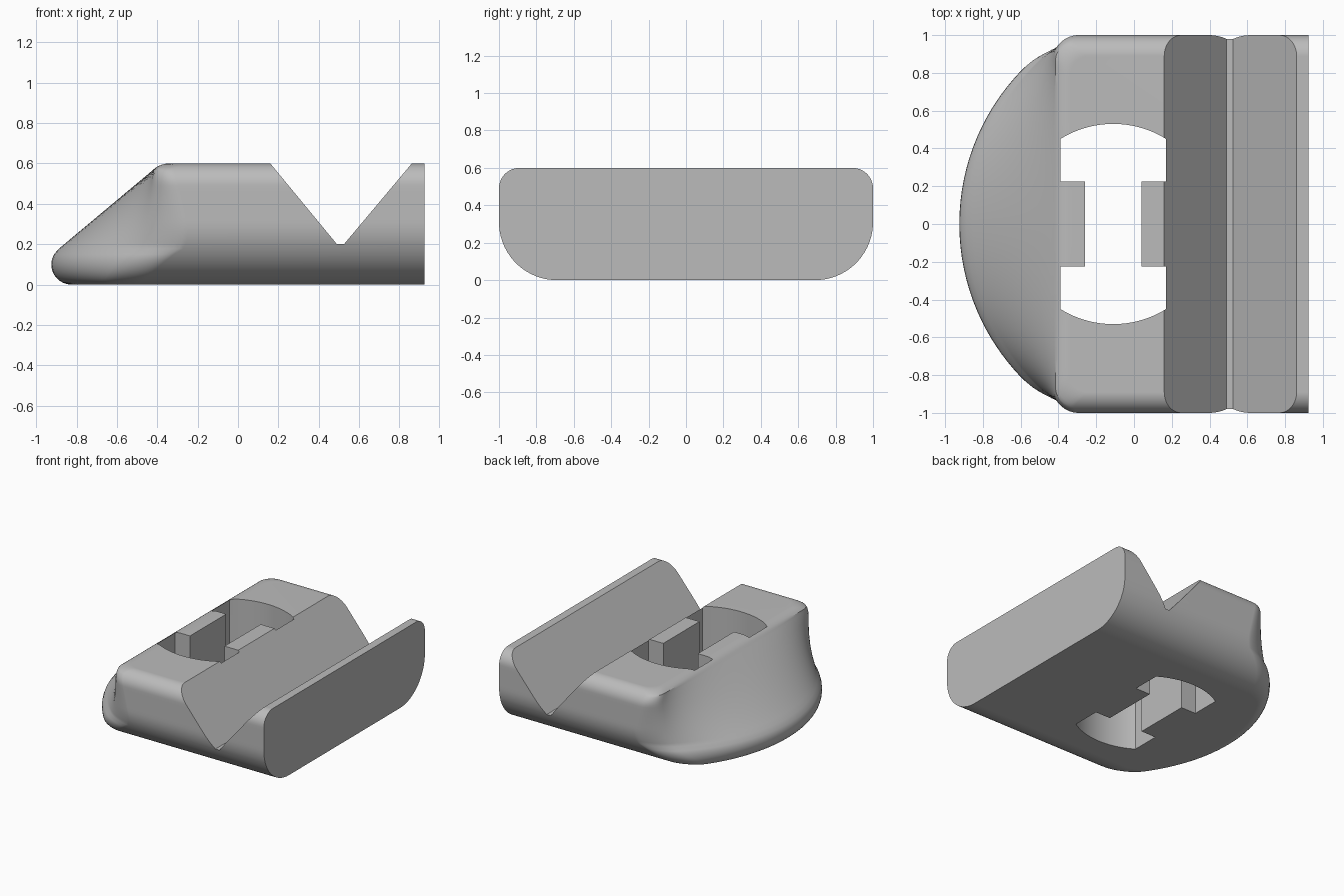
import bpy, bmesh
from math import sin, sqrt, pi
from mathutils import Vector

if "Cube" in bpy.data.objects:
    bpy.data.objects.remove(bpy.data.objects["Cube"])

grey = bpy.data.materials.new("plain_grey")
grey.use_nodes = True
grey.diffuse_color = (0.5, 0.5, 0.5, 1)
grey.node_tree.nodes["Principled BSDF"].inputs["Base Color"].default_value = (0.5, 0.5, 0.5, 1)

HEIGHT, END = 0.6, 0.925
LOW_R, TOP_R = 0.31, 0.11      # side roundings
NOSE_R, BROW_R = 0.1, 0.12     # nose tip and brow roundings
SLOPE_LOW = Vector((-0.887, 0.178))
SLOPE_TOP = Vector((-0.416, 0.572))
ARC = 1.17                     # plan radius of the nose


def make_object(name, bm):
    bmesh.ops.recalc_face_normals(bm, faces=bm.faces)
    mesh = bpy.data.meshes.new(name)
    bm.to_mesh(mesh)
    bm.free()
    mesh.materials.append(grey)
    obj = bpy.data.objects.new(name, mesh)
    bpy.context.collection.objects.link(obj)
    return obj


def prism(name, points, direction):
    bm = bmesh.new()
    face = bm.faces.new([bm.verts.new(p) for p in points])
    new = bmesh.ops.extrude_face_region(bm, geom=[face])["geom"]
    verts = [g for g in new if isinstance(g, bmesh.types.BMVert)]
    bmesh.ops.translate(bm, verts=verts, vec=direction)
    return make_object(name, bm)


def quarter(r, d):
    return sqrt(max(0, r * r - d * d))


def half_width(z):
    if z < LOW_R:
        return 1 - LOW_R + quarter(LOW_R, LOW_R - z)
    d = z - (HEIGHT - TOP_R)
    return 1 - TOP_R + quarter(TOP_R, d) if d > 0 else 1


def nose_profile(z):
    if z < SLOPE_LOW.y:
        return -0.825 - quarter(NOSE_R, z - NOSE_R)
    if z > SLOPE_TOP.y:
        return -0.34 - quarter(BROW_R, z - HEIGHT + BROW_R)
    return SLOPE_LOW.lerp(SLOPE_TOP, (z - SLOPE_LOW.y) / (SLOPE_TOP.y - SLOPE_LOW.y)).x


def nose_x(y, z):
    # round plan at the tip, straightening towards the brow, with soft corners
    t = (z - SLOPE_LOW.y) / (SLOPE_TOP.y - SLOPE_LOW.y)
    bow = 1 - min(1, max(0, t))
    r = 0.1
    over = max(0, abs(y) - half_width(z) + r)
    return nose_profile(z) + bow * (ARC - quarter(ARC, y)) + r - quarter(r, over)


# Body: stacked outlines from the flat end around the nose and back
levels = [SLOPE_LOW.y * (i / 12) ** 2 for i in range(12)]
levels += [SLOPE_LOW.y + (0.49 - SLOPE_LOW.y) * i / 12 for i in range(12)]
levels += [HEIGHT - TOP_R * (1 - i / 12) ** 2 for i in range(13)]
STEPS = 48
bm = bmesh.new()
rows = []
for z in levels:
    w = half_width(z)
    ys = [w * sin(pi * (i / STEPS - 0.5)) for i in range(STEPS + 1)]
    outline = [(END, -w, z)] + [(nose_x(y, z), y, z) for y in ys] + [(END, w, z)]
    rows.append([bm.verts.new(p) for p in outline])
for a, b in zip(rows, rows[1:]):
    for i in range(len(a) - 1):
        bm.faces.new((a[i], a[i + 1], b[i + 1], b[i]))
bm.faces.new(rows[0])
bm.faces.new(rows[-1])
bm.faces.new([r[0] for r in rows] + [r[-1] for r in reversed(rows)])
body = make_object("clamp_body", bm)

# Cross groove
groove = prism("groove_cutter",
               [(x, -1.2, z) for x, z in ((0.0775, 0.7), (0.49, 0.2), (0.525, 0.2), (0.945, 0.7))],
               (0, 2.4, 0))

# Slot with rounded ends and two inward tabs
left, right, mid, tab = -0.39, 0.17, -0.11, 0.225
half = [(0.04, tab), (right, tab)]
for i in range(25):
    x = right + (left - right) * i / 24
    half.append((x, quarter(0.53, x - mid)))
half += [(left, tab), (-0.26, tab)]
outline = half + [(x, -y) for x, y in reversed(half)]
slot = prism("slot_cutter", [(x, y, -0.2) for x, y in outline], (0, 0, 1))

for cutter in (groove, slot):
    mod = body.modifiers.new(cutter.name, "BOOLEAN")
    mod.operation = "DIFFERENCE"
    mod.solver = "EXACT"
    mod.object = cutter

# Bake the cuts, then shade
bpy.context.view_layer.update()
baked = bpy.data.meshes.new_from_object(body.evaluated_get(bpy.context.evaluated_depsgraph_get()))
body.modifiers.clear()
body.data = baked
for cutter in (groove, slot):
    bpy.data.objects.remove(cutter)
bpy.ops.object.select_all(action="DESELECT")
body.select_set(True)
bpy.context.view_layer.objects.active = body
bpy.ops.object.shade_smooth_by_angle(angle=pi / 6)
weighted = body.modifiers.new("even_shading", "WEIGHTED_NORMAL")
weighted.keep_sharp = True
